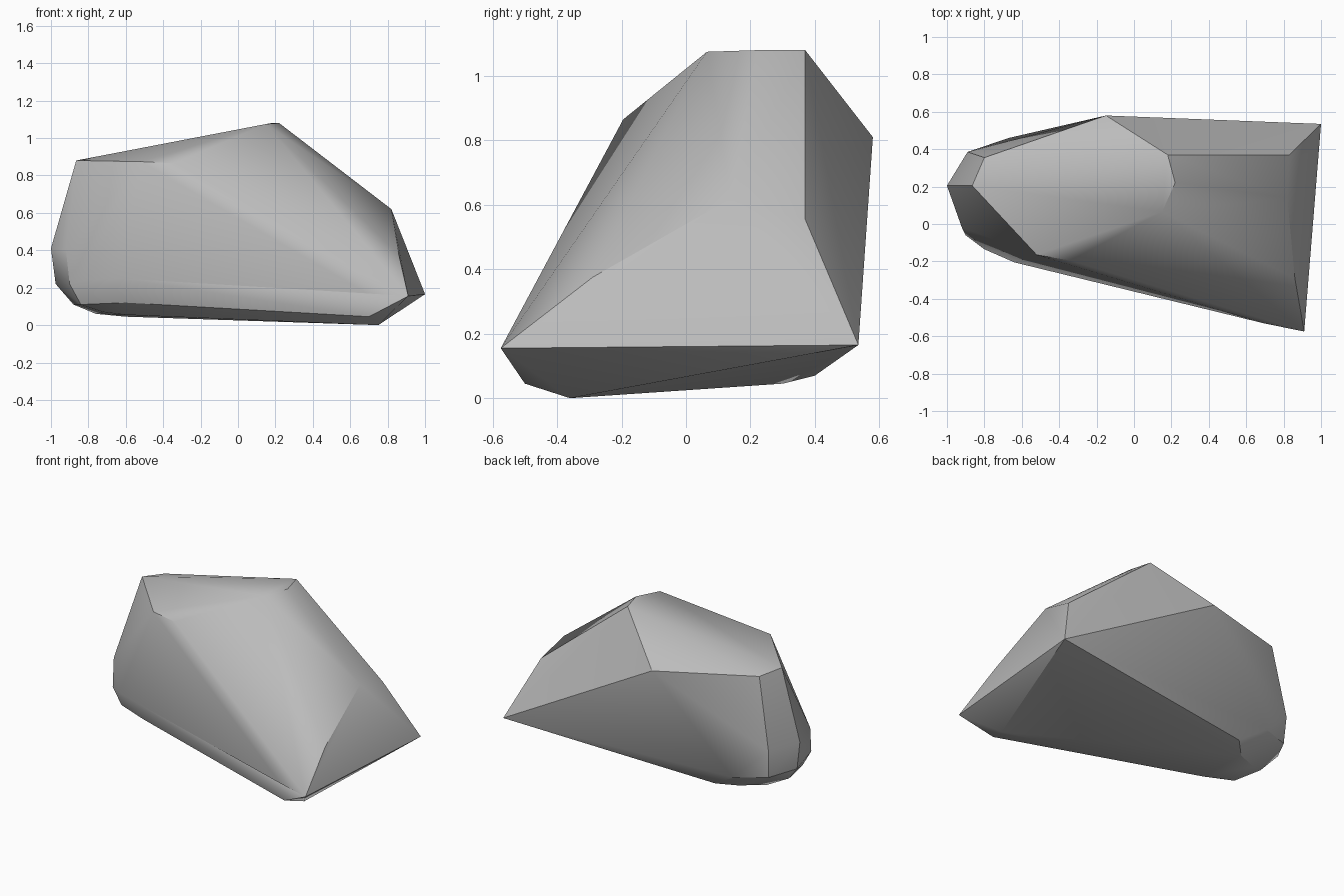
import bpy
import bmesh
import math

old = bpy.data.objects.get("Cube")
if old:
    bpy.data.objects.remove(old, do_unlink=True)

# Stone colour
stone = bpy.data.materials.new("grey_stone")
stone.use_nodes = True
grey = (0.5, 0.5, 0.5, 1)
stone.diffuse_color = grey
stone.node_tree.nodes["Principled BSDF"].inputs["Base Color"].default_value = grey

# Chipped corners, grouped by the part of the rock they bound
crown = [(-.865, .205, .88), (-.8, .355, .86), (-.15, .58, .81), (.18, .37, 1.08),
         (.22, .22, 1.08), (.15, .065, 1.075), (-.34, -.195, .865), (-.52, -.165, .874)]
right_end = [(1, .535, .165), (.83, .37, .555), (.82, .14, .62),
             (.86, -.29, .375), (.91, -.575, .155)]
left_end = [(-1, .205, .41), (-.92, -.02, .4), (-.975, .2, .22), (-.9, -.06, .22),
            (-.89, .385, .385), (-.88, .37, .2), (-.67, .46, .18),
            (-.8, -.135, .24), (-.64, -.205, .25)]
underside = [(.7, -.5, .045), (.69, -.53, .17), (.75, -.36, 0), (-.6, -.16, .12),
             (-.84, -.05, .11), (-.72, -.03, .07), (-.6, -.06, .055), (-.88, .15, .11),
             (-.76, .22, .06), (-.6, .3, .045), (-.5, .4, .07)]

# Rock body: the convex shell around the corners
bm = bmesh.new()
for corner in crown + right_end + left_end + underside:
    bm.verts.new(corner)
hull = bmesh.ops.convex_hull(bm, input=bm.verts)
loose = [v for v in bm.verts if not v.link_faces]
bmesh.ops.delete(bm, geom=loose, context='VERTS')
bmesh.ops.dissolve_limit(bm, angle_limit=math.radians(2), verts=bm.verts, edges=bm.edges)
bmesh.ops.recalc_face_normals(bm, faces=bm.faces)

mesh = bpy.data.meshes.new("rock")
bm.to_mesh(mesh)
bm.free()
mesh.materials.append(stone)
rock = bpy.data.objects.new("rock", mesh)
bpy.context.collection.objects.link(rock)

# Soft shading across shallow edges, crisp along the ridges
bpy.ops.object.select_all(action='DESELECT')
rock.select_set(True)
bpy.context.view_layer.objects.active = rock
bpy.ops.object.shade_smooth_by_angle(angle=math.radians(30))
